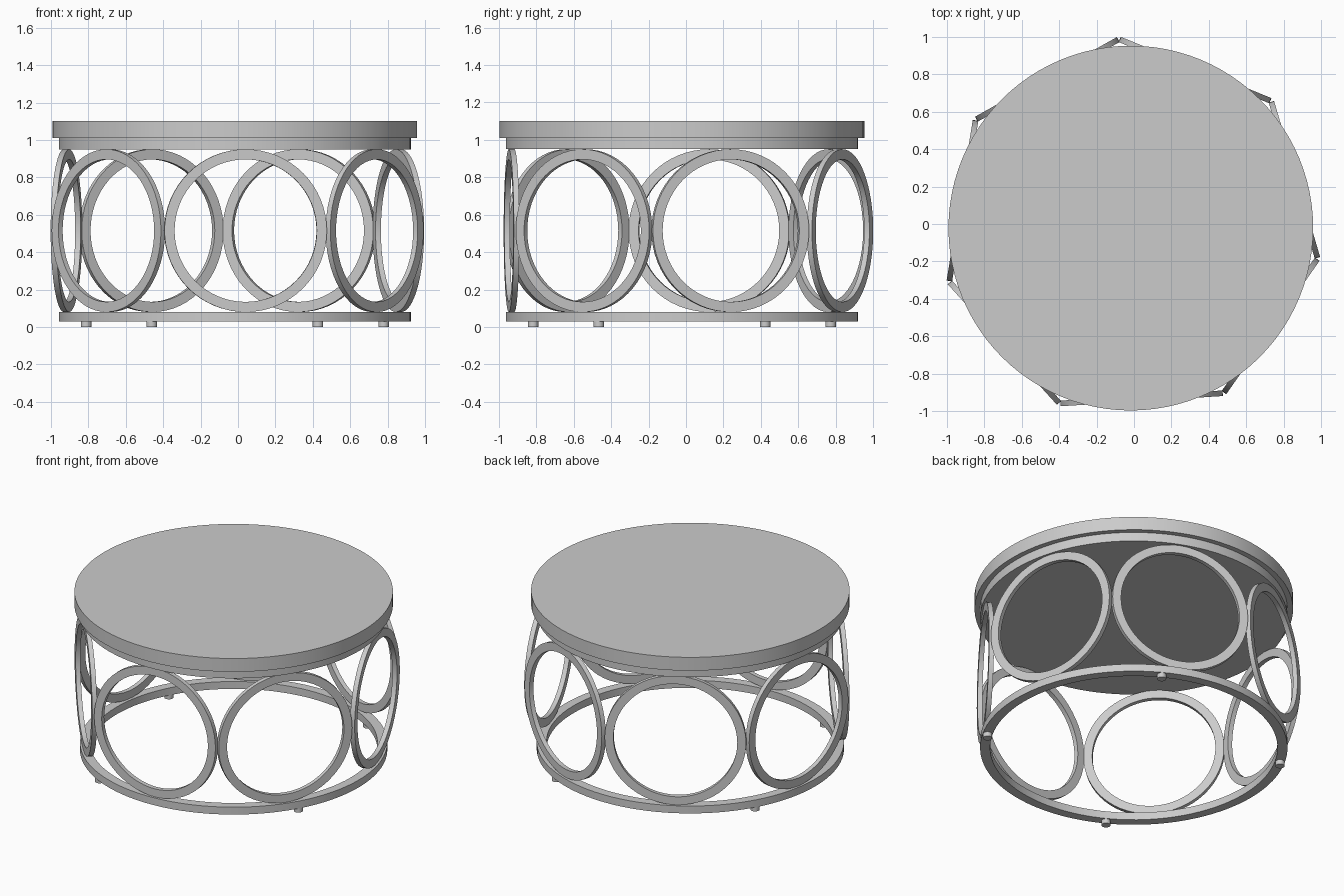
import bpy
import math
from mathutils import Matrix

cube = bpy.data.objects.get("Cube")
if cube:
    bpy.data.objects.remove(cube, do_unlink=True)

CX, CY = -0.017, -0.022          # centre of the table

grey = bpy.data.materials.new("plain grey")
grey.use_nodes = True
colour = (0.6, 0.6, 0.6, 1.0)
grey.diffuse_color = colour
grey.node_tree.nodes["Principled BSDF"].inputs["Base Color"].default_value = colour


def finish(obj, name):
    obj.name = name
    obj.data.name = name
    obj.data.materials.append(grey)
    bpy.ops.object.shade_smooth_by_angle(angle=math.radians(35))
    return obj


def disc(name, radius, z0, z1, x=CX, y=CY, sides=96):
    bpy.ops.mesh.primitive_cylinder_add(
        vertices=sides, radius=radius, depth=z1 - z0, location=(x, y, (z0 + z1) / 2))
    return finish(bpy.context.object, name)


def flat_ring(name, inner, outer, thickness, sides, matrix):
    """Ring of rectangular section around its local z axis."""
    h = thickness / 2
    section = [(inner, -h), (outer, -h), (outer, h), (inner, h)]
    verts, faces = [], []
    for i in range(sides):
        a = 2 * math.pi * i / sides
        verts += [(r * math.cos(a), r * math.sin(a), z) for r, z in section]
        for k in range(4):
            m, j = (k + 1) % 4, (i + 1) % sides
            faces.append((i * 4 + k, j * 4 + k, j * 4 + m, i * 4 + m))
    mesh = bpy.data.meshes.new(name)
    mesh.from_pydata(verts, [], [f[::-1] for f in faces])
    mesh.update()
    obj = bpy.data.objects.new(name, mesh)
    bpy.context.collection.objects.link(obj)
    obj.matrix_world = matrix
    bpy.ops.object.select_all(action="DESELECT")
    obj.select_set(True)
    bpy.context.view_layer.objects.active = obj
    # make normals point outwards
    bpy.ops.object.mode_set(mode="EDIT")
    bpy.ops.mesh.select_all(action="SELECT")
    bpy.ops.mesh.normals_make_consistent(inside=False)
    bpy.ops.object.mode_set(mode="OBJECT")
    return finish(obj, name)


# Table top and the smaller apron under it
disc("table_top", 0.975, 1.01, 1.10)
disc("apron", 0.941, 0.95, 1.01)

# Base hoop
flat_ring("base_hoop", 0.88, 0.941, 0.05, 96, Matrix.Translation((CX, CY, 0.055)))

# Seven upright hoops standing around the base
for n in range(7):
    angle = math.radians(-86.4) + n * 2 * math.pi / 7
    matrix = (Matrix.Translation((CX, CY, 0.515))
              @ Matrix.Rotation(angle, 4, "Z")
              @ Matrix.Translation((0.912, 0, 0))
              @ Matrix.Rotation(math.pi / 2, 4, "Y"))
    flat_ring(f"side_hoop_{n + 1}", 0.381, 0.435, 0.03, 64, matrix)

# Four small feet
for n in range(4):
    angle = math.radians(-29.2) + n * math.pi / 2
    disc(f"foot_{n + 1}", 0.028, 0.0, 0.035,
         CX + 0.911 * math.cos(angle), CY + 0.911 * math.sin(angle), 24)
